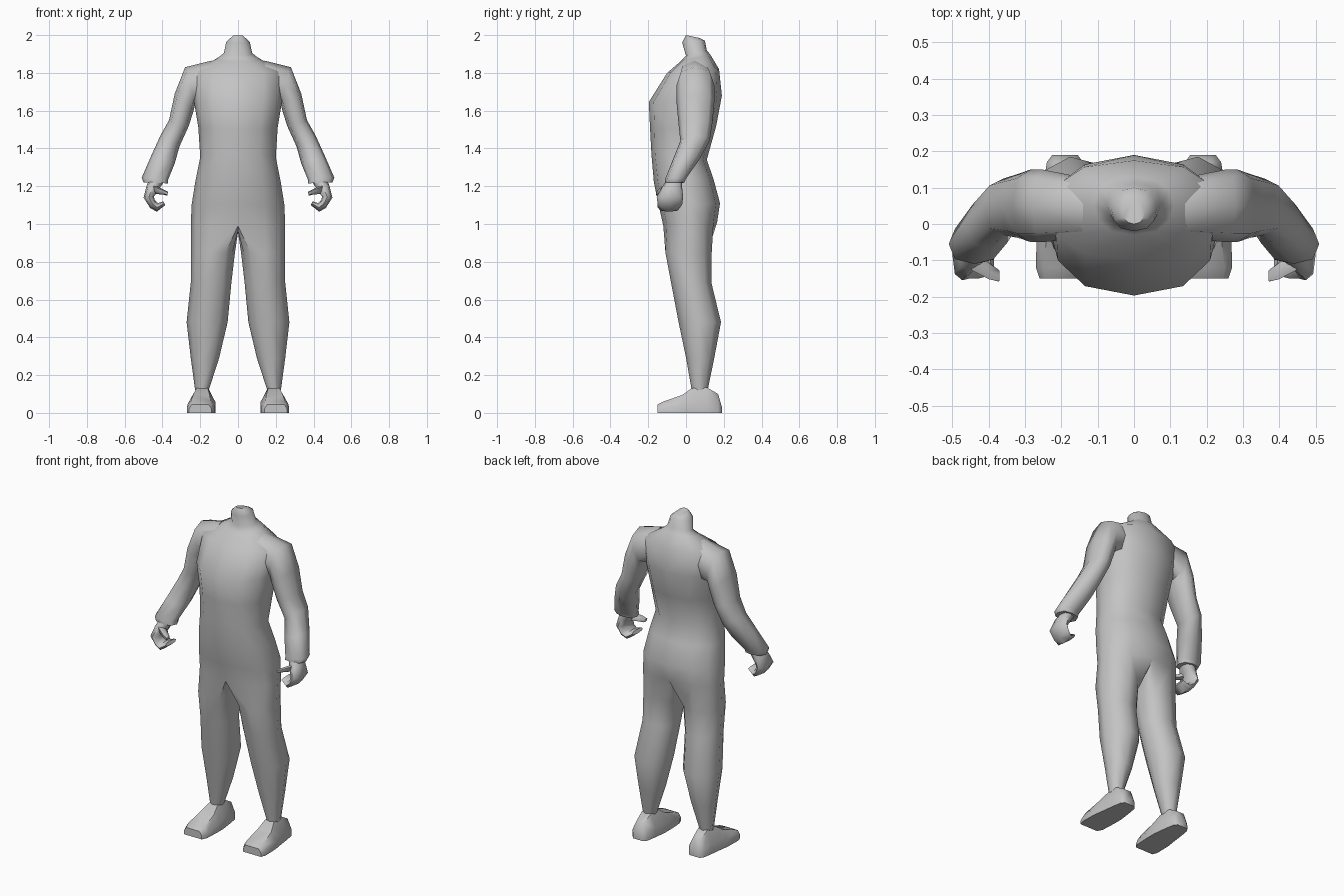
import bpy, bmesh, math
from math import sin, cos, radians, copysign

if "Cube" in bpy.data.objects:
    bpy.data.objects.remove(bpy.data.objects["Cube"])

grey = bpy.data.materials.new("plain_grey")
grey.diffuse_color = (0.55, 0.55, 0.55, 1)
grey.use_nodes = True
grey.node_tree.nodes["Principled BSDF"].inputs["Base Color"].default_value = grey.diffuse_color


def bridge(a, b, closed):
    """Quads between two rings of equal size."""
    n = len(a)
    return [(a[i], a[(i + 1) % n], b[(i + 1) % n], b[i])
            for i in range(n if closed else n - 1)]


def loft(rings):
    """Closed tube through the rings, capped at both ends."""
    polys = [tuple(rings[0]), tuple(rings[-1])]
    for a, b in zip(rings, rings[1:]):
        polys += bridge(a, b, True)
    return polys


def make(name, polys, sharp=62):
    """Build polygons on both sides of x = 0 and weld the seam."""
    bm = bmesh.new()
    for s in (1, -1):
        cache = {}
        for poly in polys:
            vs = []
            for p in poly:
                if p not in cache:
                    cache[p] = bm.verts.new((s * p[0], p[1], p[2]))
                vs.append(cache[p])
            bm.faces.new(vs)
    bmesh.ops.remove_doubles(bm, verts=bm.verts[:], dist=0.0005)
    bmesh.ops.recalc_face_normals(bm, faces=bm.faces[:])
    for f in bm.faces:
        f.smooth = True
    for e in bm.edges:
        if len(e.link_faces) == 2:
            e.smooth = e.calc_face_angle(0) < radians(sharp)
    me = bpy.data.meshes.new(name)
    bm.to_mesh(me)
    bm.free()
    me.materials.append(grey)
    ob = bpy.data.objects.new(name, me)
    bpy.context.collection.objects.link(ob)
    return ob


def half_ring(w, yf, yb, zf, zb):
    """Half torso section from front centre round to back centre."""
    pts = []
    for k in range(7):
        a = radians(-90 + 30 * k)
        t = (sin(a) + 1) / 2
        x = w * max(cos(a), 0) ** 0.8 if 0 < k < 6 else 0.0
        pts.append((x, yf + (yb - yf) * t, zf + (zb - zf) * t))
    return pts


def leg_ring(xo, xi, yf, yb, z):
    """Seven outer points matching the torso, then three inner ones."""
    angles = [-125 + 250 / 6 * k for k in range(7)] + [152.5, 180, 207.5]
    cx, rx, cy, ry = (xo + xi) / 2, (xo - xi) / 2, (yf + yb) / 2, (yb - yf) / 2
    return [(cx + rx * cos(radians(a)), cy + ry * sin(radians(a)), z) for a in angles]


def limb_ring(xo, zo, xi, zi, yf, yb, n=8):
    """Tilted rounded section between an outer and an inner edge point."""
    pts = []
    for k in range(n):
        a = 2 * math.pi * k / n
        c, s = [copysign(abs(v) ** 0.8, v) for v in (cos(a), sin(a))]
        t = (1 + c) / 2
        pts.append((xi + (xo - xi) * t, (yf + yb) / 2 + (yb - yf) / 2 * s,
                    zi + (zo - zi) * t))
    return pts


# body: neck, torso and hips (half width, front y, back y, front z, back z)
torso = [half_ring(*r) for r in [
    (0.03, 0.00, 0.07, 2.00, 1.985),
    (0.062, -0.02, 0.10, 1.96, 1.97),
    (0.075, 0.00, 0.11, 1.89, 1.92),
    (0.11, -0.03, 0.13, 1.86, 1.895),
    (0.24, -0.10, 0.175, 1.80, 1.82),
    (0.235, -0.197, 0.19, 1.645, 1.68),
    (0.21, -0.19, 0.16, 1.50, 1.52),
    (0.20, -0.183, 0.11, 1.37, 1.34),
    (0.225, -0.17, 0.145, 1.22, 1.24),
    (0.245, -0.145, 0.18, 1.10, 1.11),
    (0.25, -0.12, 0.165, 0.99, 1.01)]]
body = [tuple(torso[0])]
for a, b in zip(torso, torso[1:]):
    body += bridge(a, b, False)

# legs branch off the hips below a shared crotch line
crotch = [(0.0, 0.11, 0.97), (0.0, 0.03, 0.955), (0.0, -0.06, 0.965)]
legs = [torso[-1] + crotch] + [leg_ring(*r) for r in [
    (0.25, 0.016, -0.11, 0.137, 0.85),
    (0.25, 0.035, -0.08, 0.135, 0.69),
    (0.272, 0.055, -0.04, 0.186, 0.48),
    (0.25, 0.10, 0.00, 0.15, 0.29),
    (0.227, 0.155, 0.03, 0.115, 0.12)]]
for a, b in zip(legs, legs[1:]):
    body += bridge(a, b, True)
body.append(tuple(legs[-1]))
make("body", body)

# sleeves, from inside the shoulder to the cuff
make("arms", loft([limb_ring(*r) for r in [
    (0.14, 1.865, 0.16, 1.64, -0.04, 0.13),
    (0.28, 1.83, 0.225, 1.64, -0.05, 0.15),
    (0.335, 1.69, 0.235, 1.60, -0.05, 0.15),
    (0.365, 1.55, 0.26, 1.52, -0.04, 0.14),
    (0.41, 1.47, 0.31, 1.41, -0.03, 0.125),
    (0.46, 1.36, 0.335, 1.32, -0.07, 0.07),
    (0.51, 1.245, 0.37, 1.235, -0.11, 0.00),
    (0.50, 1.22, 0.37, 1.215, -0.11, -0.01)]]))

# curled hands and thumbs
make("hands", loft([limb_ring(*r) for r in [
    (0.465, 1.25, 0.395, 1.22, -0.10, -0.02),
    (0.485, 1.20, 0.42, 1.18, -0.13, -0.02),
    (0.50, 1.14, 0.445, 1.145, -0.155, -0.015),
    (0.465, 1.085, 0.44, 1.125, -0.15, -0.02),
    (0.43, 1.065, 0.425, 1.11, -0.15, -0.03),
    (0.385, 1.10, 0.395, 1.12, -0.14, -0.04)]]))
make("thumbs", loft([limb_ring(*r, n=6) for r in [
    (0.45, 1.21, 0.44, 1.16, -0.13, -0.07),
    (0.40, 1.185, 0.395, 1.155, -0.155, -0.105),
    (0.37, 1.17, 0.375, 1.15, -0.16, -0.125)]]))

# shoes: sections from heel to toe (y, inner x, outer x, top z, top inset)
shoe = []
for y, xl, xr, zt, d in [(0.19, 0.155, 0.225, 0.03, 0.012),
                         (0.17, 0.14, 0.24, 0.10, 0.025),
                         (0.11, 0.13, 0.25, 0.135, 0.03),
                         (0.03, 0.12, 0.26, 0.13, 0.04),
                         (-0.02, 0.12, 0.268, 0.095, 0.03),
                         (-0.12, 0.125, 0.27, 0.06, 0.02),
                         (-0.15, 0.14, 0.26, 0.045, 0.015)]:
    shoe.append([(xl, y, 0.0), (xr, y, 0.0), (xr, y, zt * 0.45),
                 (xr - d, y, zt), (xl + d, y, zt), (xl, y, zt * 0.45)])
make("shoes", loft(shoe), 55)
